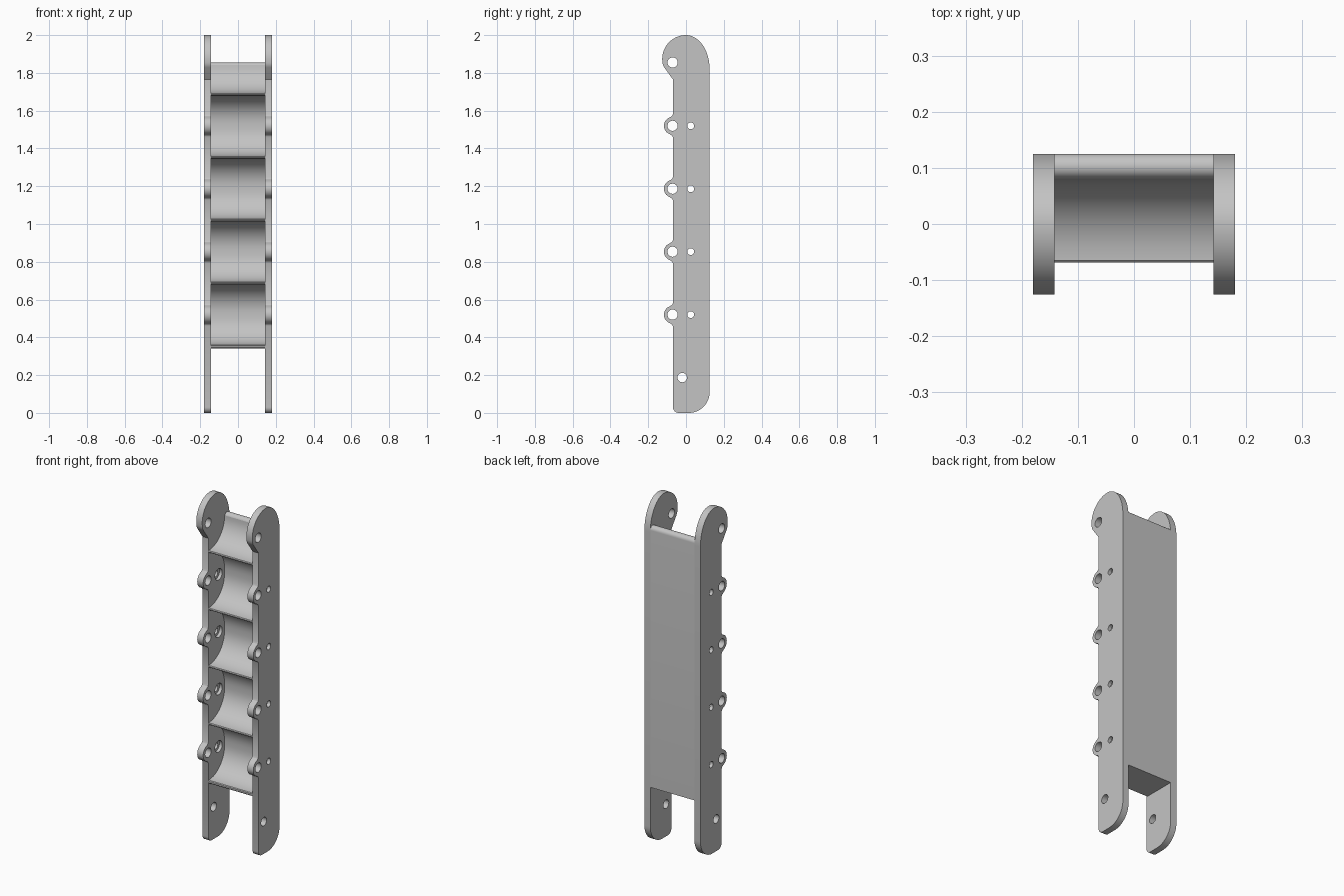
import bpy, bmesh, math
from mathutils import Matrix

if "Cube" in bpy.data.objects:
    bpy.data.objects.remove(bpy.data.objects["Cube"])

grey = bpy.data.materials.new("light grey")
grey.diffuse_color = (0.55, 0.55, 0.55, 1)
grey.use_nodes = True
grey.node_tree.nodes["Principled BSDF"].inputs["Base Color"].default_value = grey.diffuse_color

FRONT, BACK = -0.069, 0.125
STATIONS = [0.52 + i * 0.3333 for i in range(4)]   # heights of lugs
TO_SIDE = Matrix(((0, 0, 1, 0), (1, 0, 0, 0), (0, 1, 0, 0), (0, 0, 0, 1)))


def arc(cy, cz, ry, rz, a0, a1, n=12):
    """Points on an ellipse arc, angles in degrees."""
    out = []
    for i in range(n + 1):
        a = math.radians(a0 + (a1 - a0) * i / n)
        out.append((cy + ry * math.cos(a), cz + rz * math.sin(a)))
    return out


def hole(cy, cz, r):
    return arc(cy, cz, r, r, 0, 360 * 23 / 24, 23)


def slab(name, loops, x, width):
    """Fill closed (y, z) loops and extrude them across x."""
    cu = bpy.data.curves.new(name, 'CURVE')
    cu.dimensions, cu.fill_mode, cu.extrude = '2D', 'BOTH', width / 2
    for pts in loops:
        sp = cu.splines.new('POLY')
        sp.points.add(len(pts) - 1)
        for p, (a, b) in zip(sp.points, pts):
            p.co = (a, b, 0, 1)
        sp.use_cyclic_u = True
    tmp = bpy.data.objects.new(name + "_curve", cu)
    bpy.context.collection.objects.link(tmp)
    bpy.context.view_layer.update()
    me = bpy.data.meshes.new_from_object(
        tmp.evaluated_get(bpy.context.evaluated_depsgraph_get()))
    bpy.data.objects.remove(tmp)
    me.transform(Matrix.Translation((x, 0, 0)) @ TO_SIDE)
    bm = bmesh.new()
    bm.from_mesh(me)
    bmesh.ops.remove_doubles(bm, verts=bm.verts, dist=1e-5)
    bmesh.ops.recalc_face_normals(bm, faces=bm.faces)
    bm.to_mesh(me)
    bm.free()
    me.materials.clear()
    me.materials.append(grey)
    ob = bpy.data.objects.new(name, me)
    bpy.context.collection.objects.link(ob)
    return ob


def smooth(ob):
    bpy.ops.object.select_all(action='DESELECT')
    ob.select_set(True)
    bpy.context.view_layer.objects.active = ob
    bpy.ops.object.shade_smooth_by_angle(angle=math.radians(30))


# Side plate outline: rounded foot, front lugs, hooked head, straight back
outline = arc(FRONT + 0.03, 0.03, 0.03, 0.03, 270, 180, 6)
for z in STATIONS:
    outline += [(FRONT, z - 0.062), (FRONT - 0.005, z - 0.052)]
    outline += arc(-0.07, z, 0.047, 0.047, 250, 110, 16)
    outline += [(FRONT - 0.005, z + 0.052), (FRONT, z + 0.062)]
outline += [(FRONT, 1.765)]
outline += arc(-0.07, 1.86, 0.055, 0.055, 215, 185, 4)
outline += arc(0, 1.873, 0.126, 0.127, 180, 90, 16)
outline += arc(0, 1.82, BACK, 0.18, 85, 0, 16)
outline += arc(BACK - 0.11, 0.11, 0.11, 0.11, 0, -90, 14)

holes = [hole(-0.02, 0.187, 0.025), hole(-0.071, 1.855, 0.027)]
for z in STATIONS:
    holes += [hole(-0.071, z, 0.027), hole(0.025, z, 0.018)]

# Side plates, with counterbores on their inner faces
for name, s in (("left_plate", -1), ("right_plate", 1)):
    plate = slab(name, [outline] + holes, s * 0.161, 0.038)
    cutter = slab(name + "_counterbore", [hole(0.025, z, 0.033) for z in STATIONS],
                  s * 0.142, 0.036)
    mod = plate.modifiers.new("counterbore", 'BOOLEAN')
    mod.object, mod.solver = cutter, 'EXACT'
    bpy.context.view_layer.objects.active = plate
    bpy.ops.object.modifier_apply(modifier=mod.name)
    bpy.data.objects.remove(cutter)
    smooth(plate)

# Channel body: flat back wall with scooped bays between thin ridges
WALL, R = 0.08, 0.149
body = [(BACK, 0.34), (FRONT + 0.006, 0.34), (FRONT, 0.346)]
for z in STATIONS:
    lo, hi = z - 0.161, z + 0.161
    body += [(FRONT, lo - 0.004), (FRONT + 0.004, lo)]
    body += arc(FRONT, lo + R, R, R, -87, 0)
    body += arc(FRONT, hi - R, R, R, 0, 87)
    body += [(FRONT + 0.004, hi), (FRONT, hi + 0.004)]
lo = STATIONS[-1] + 0.1723
body += [(FRONT, lo - 0.004), (FRONT + 0.004, lo)]
body += arc(FRONT, lo + R, R, R, -87, 0)
body += arc(0.1025, 1.8325, 0.0225, 0.0225, 180, 0, 12)
smooth(slab("scooped_channel", [body], 0, 0.284))
